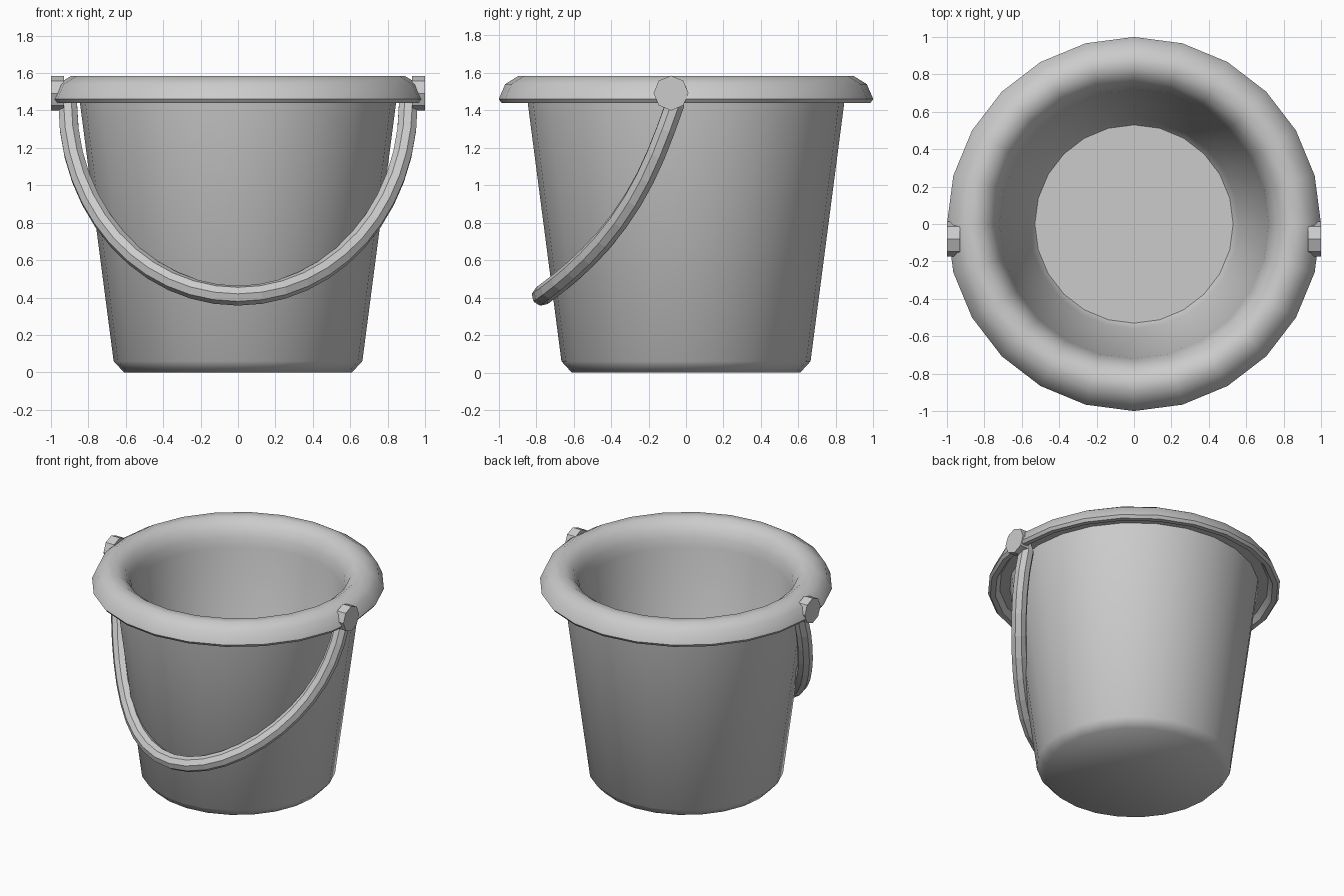
import bpy, bmesh, math
from mathutils import Matrix

if "Cube" in bpy.data.objects:
    bpy.data.objects.remove(bpy.data.objects["Cube"])

SEG = 24


def add_object(name, bm):
    bmesh.ops.recalc_face_normals(bm, faces=bm.faces)
    mesh = bpy.data.meshes.new(name)
    bm.to_mesh(mesh)
    bm.free()
    obj = bpy.data.objects.new(name, mesh)
    bpy.context.collection.objects.link(obj)
    return obj


def lathe(name, profile):
    """Revolve (radius, z) points about z, closing both ends with a cap."""
    bm = bmesh.new()
    rings = []
    for r, z in profile:
        rings.append([bm.verts.new((r * math.cos(math.tau * i / SEG),
                                    r * math.sin(math.tau * i / SEG), z)) for i in range(SEG)])
    for a, b in zip(rings, rings[1:]):
        for i in range(SEG):
            j = (i + 1) % SEG
            bm.faces.new((a[i], a[j], b[j], b[i]))
    bm.faces.new(rings[0])
    bm.faces.new(rings[-1])
    return add_object(name, bm)


# Bucket body: outer wall, hollow rolled rim, inner wall and floor
bucket = lathe("bucket", [
    (0.61, 0.0), (0.665, 0.06), (0.845, 1.44), (0.85, 1.48),
    (0.92, 1.48), (0.95, 1.44), (0.985, 1.44), (1.0, 1.46),
    (0.965, 1.54), (0.895, 1.583), (0.83, 1.583), (0.77, 1.54),
    (0.735, 1.47), (0.72, 1.40), (0.56, 0.12), (0.53, 0.08)])
bpy.context.view_layer.objects.active = bucket
bucket.select_set(True)
bpy.ops.object.shade_smooth_by_angle(angle=math.radians(50))
bucket.select_set(False)

# Handle: octagonal bar hanging against the front
STEPS = 24
path = []
for i in range(STEPS + 1):
    t = math.pi * i / STEPS
    s = math.sin(t)
    path.append((-0.91 * math.cos(t), -0.06 - 0.36 * s - 0.35 * s ** 3, 1.43 - 1.02 * s))
path = [(-0.93, -0.07, 1.49)] + path + [(0.93, -0.07, 1.49)]

bm = bmesh.new()
rings = []
for i, p in enumerate(path):
    # section frame: sideways axis lies in the front plane, square to the path
    a, b = path[max(i - 1, 0)], path[min(i + 1, len(path) - 1)]
    tan = Matrix(((b[0] - a[0], b[1] - a[1], b[2] - a[2]),) * 3)[0].normalized()
    inward = -Matrix(((p[0], p[1] + 0.07, p[2] - 1.49),) * 3)[0]
    inward = (inward - tan * inward.dot(tan)).normalized()
    side = tan.cross(inward)
    ring = []
    for k in range(8):
        ang = math.tau * (k + 0.5) / 8
        off = (inward * math.cos(ang) + side * math.sin(ang)) * 0.054
        ring.append(bm.verts.new((p[0] + off.x, p[1] + off.y, p[2] + off.z)))
    rings.append(ring)
for a, b in zip(rings, rings[1:]):
    for k in range(8):
        j = (k + 1) % 8
        bm.faces.new((a[k], a[j], b[j], b[k]))
bm.faces.new(rings[0])
bm.faces.new(rings[-1])
add_object("handle", bm)

# Pivot pegs at each end of the handle
for sign, name in ((-1, "left_pivot"), (1, "right_pivot")):
    bm = bmesh.new()
    place = Matrix.Translation((sign * 0.965, -0.08, 1.492)) @ Matrix.Rotation(math.pi / 2, 4, 'Y')
    bmesh.ops.create_cone(bm, cap_ends=True, segments=8, radius1=0.093, radius2=0.093,
                          depth=0.07, matrix=place)
    add_object(name, bm)
